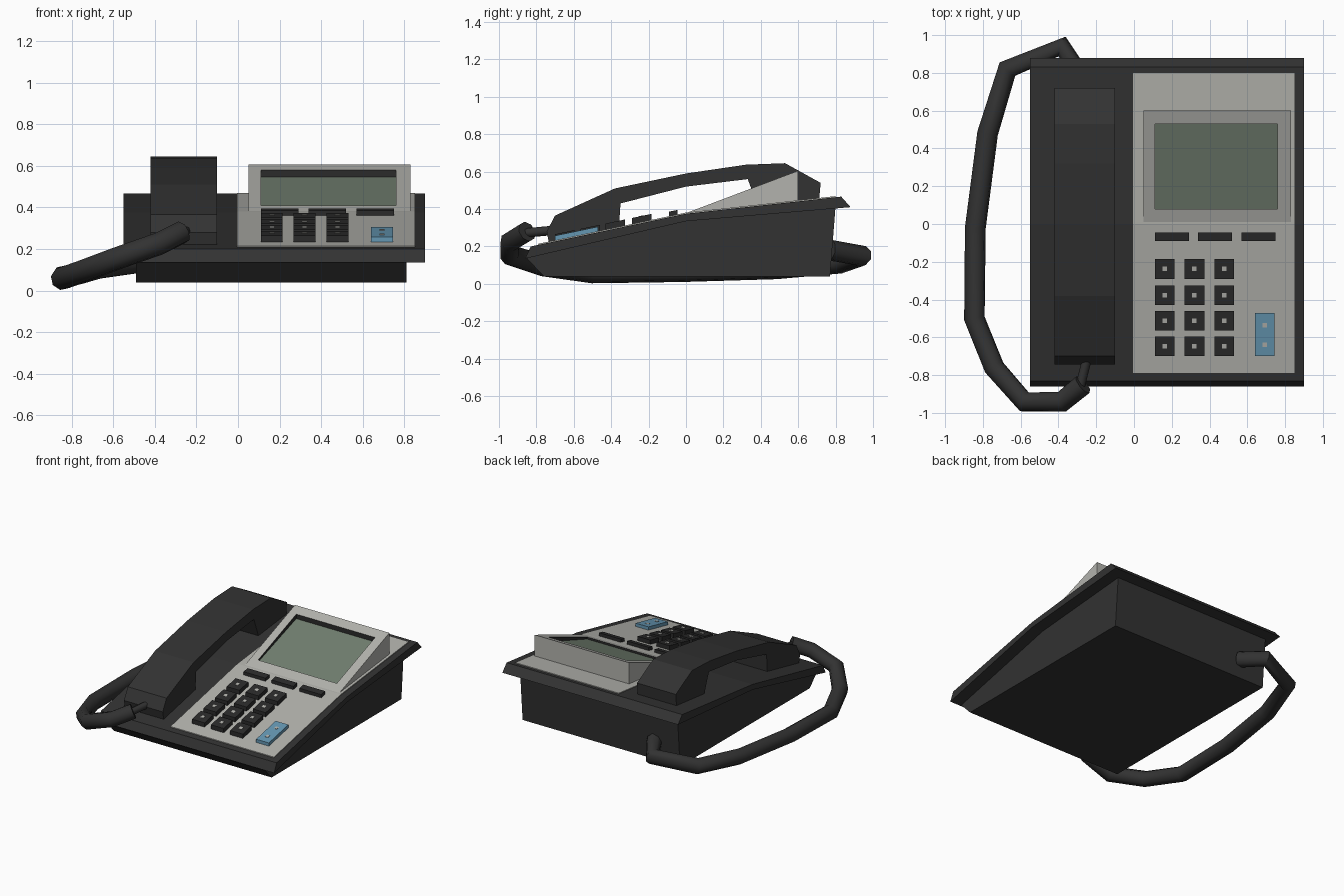
import bpy, bmesh

if "Cube" in bpy.data.objects:
    bpy.data.objects.remove(bpy.data.objects["Cube"])


def material(name, rgb):
    m = bpy.data.materials.new(name)
    m.diffuse_color = (*rgb, 1)
    m.use_nodes = True
    m.node_tree.nodes["Principled BSDF"].inputs["Base Color"].default_value = m.diffuse_color
    return m


DARK = material("charcoal_plastic", (0.032, 0.032, 0.032))
KEY = material("key_black", (0.024, 0.024, 0.024))
GREY = material("light_grey_plastic", (0.45, 0.45, 0.42))
GREEN = material("screen_green", (0.165, 0.21, 0.16))
BLUE = material("blue_key", (0.13, 0.31, 0.45))


def mesh(name, verts, faces, mats, idx=None):
    bm = bmesh.new()
    vs = [bm.verts.new(v) for v in verts]
    for i, f in enumerate(faces):
        face = bm.faces.new([vs[k] for k in f])
        face.material_index = idx[i] if idx else 0
    bmesh.ops.recalc_face_normals(bm, faces=bm.faces)
    me = bpy.data.meshes.new(name)
    bm.to_mesh(me)
    bm.free()
    for m in mats:
        me.materials.append(m)
    ob = bpy.data.objects.new(name, me)
    bpy.context.collection.objects.link(ob)
    return ob


def prism(name, profile, x0, x1, mat):
    """Extrude a (y, z) outline along x."""
    n = len(profile)
    verts = [(x, y, z) for x in (x0, x1) for y, z in profile]
    faces = [range(n), range(n, 2 * n)]
    faces += [(i, (i + 1) % n, n + (i + 1) % n, n + i) for i in range(n)]
    return mesh(name, verts, faces, [mat])


def surf(y):
    """Height of the kinked top surface."""
    return 0.375 + y * (0.11 if y > 0 else 0.211)


def on_top(name, x0, x1, y0, y1, mat, lo, hi):
    """Block following the top surface, between two offsets above it."""
    prof = [(y0, surf(y0) + lo), (y1, surf(y1) + lo),
            (y1, surf(y1) + hi), (y0, surf(y0) + hi)]
    return prism(name, prof, x0, x1, mat)


# Base body and overhanging rim
prism("base_body", [(-0.76, 0.04), (0.77, 0.04), (0.80, 0.42), (0, 0.35),
                    (-0.83, 0.16), (-0.85, 0.135)], -0.49, 0.81, DARK)
prism("base_rim", [(-0.86, 0.135), (0, 0.335), (0.88, 0.41), (0.83, surf(0.83)),
                   (0, surf(0)), (-0.83, surf(-0.83))], -0.55, 0.90, DARK)

# Grey face plate
prism("face_plate", [(-0.79, surf(-0.79) - 0.01), (0, surf(0) - 0.01), (0.80, surf(0.80) - 0.01),
                     (0.80, surf(0.80) + 0.006), (0, surf(0) + 0.006),
                     (-0.79, surf(-0.79) + 0.006)], -0.005, 0.85, GREY)


# Tilted display housing with a recessed screen
def slope(y):
    return 0.382 + 0.378 * (y - 0.01)


def rect(x0, x1, y0, y1, f):
    return [(x0, y0, f(y0)), (x1, y0, f(y0)), (x1, y1, f(y1)), (x0, y1, f(y1))]


rings = (rect(0.05, 0.83, 0.01, 0.60, lambda y: surf(y) - 0.01)
         + rect(0.05, 0.83, 0.01, 0.60, slope)
         + rect(0.11, 0.76, 0.08, 0.53, slope)
         + rect(0.11, 0.76, 0.08, 0.53, lambda y: 0.393 + 0.338 * (y - 0.08)))
faces, idx = [(0, 1, 2, 3), (12, 13, 14, 15)], [0, 2]
for r, m in ((0, 0), (4, 0), (8, 1)):
    for i in range(4):
        j = (i + 1) % 4
        faces.append((r + i, r + j, r + 4 + j, r + 4 + i))
        idx.append(m)
mesh("display_housing", rings, faces, [GREY, KEY, GREEN], idx)


# Keys with small pale dots
def dot(name, x, y, h):
    on_top(name, x - 0.012, x + 0.012, y - 0.012, y + 0.012, GREY, h - 0.003, h + 0.002)


for r, y in enumerate((-0.70, -0.565, -0.43, -0.29)):
    for c, x in enumerate((0.11, 0.267, 0.425)):
        on_top(f"number_key_{r}_{c}", x, x + 0.105, y, y + 0.105, KEY, 0, 0.038)
        dot(f"key_dot_{r}_{c}", x + 0.053, y + 0.052, 0.038)
for c, x in enumerate((0.11, 0.34, 0.57)):
    on_top(f"function_key_{c}", x, x + 0.18, -0.09, -0.045, KEY, 0, 0.03)
on_top("blue_key", 0.64, 0.745, -0.70, -0.47, BLUE, 0, 0.03)
for i, y in enumerate((-0.64, -0.535)):
    dot(f"blue_key_dot_{i}", 0.692, y, 0.03)

# Handset resting on the left side
prism("handset", [(-0.73, 0.205), (-0.745, 0.28), (-0.70, 0.365), (-0.38, 0.51), (0, 0.59),
                  (0.32, 0.637), (0.53, 0.645), (0.72, 0.54), (0.71, 0.43), (0.39, 0.40),
                  (0.33, 0.56), (0, 0.52), (-0.35, 0.43), (-0.36, 0.28)],
      -0.42, -0.10, DARK)


# Cord and its plug
def tube(name, pts, radius):
    cu = bpy.data.curves.new(name, 'CURVE')
    cu.dimensions = '3D'
    cu.bevel_depth = radius
    cu.bevel_resolution = 2
    cu.use_fill_caps = True
    sp = cu.splines.new('POLY')
    sp.points.add(len(pts) - 1)
    for p, co in zip(sp.points, pts):
        p.co = (*co, 1)
    cu.materials.append(DARK)
    ob = bpy.data.objects.new(name, cu)
    bpy.context.collection.objects.link(ob)
    bpy.ops.object.select_all(action='DESELECT')
    ob.select_set(True)
    bpy.context.view_layer.objects.active = ob
    bpy.ops.object.convert(target='MESH')
    bpy.ops.object.shade_smooth_by_angle(angle=0.9)


tube("cord", [(-0.27, -0.85, 0.28), (-0.38, -0.94, 0.225), (-0.58, -0.942, 0.155),
              (-0.74, -0.76, 0.095), (-0.845, -0.5, 0.058), (-0.84, -0.02, 0.065),
              (-0.775, 0.48, 0.08), (-0.67, 0.82, 0.11), (-0.38, 0.94, 0.15),
              (-0.28, 0.77, 0.18)], 0.056)
tube("cord_plug", [(-0.25, -0.72, 0.285), (-0.29, -0.88, 0.27)], 0.025)
